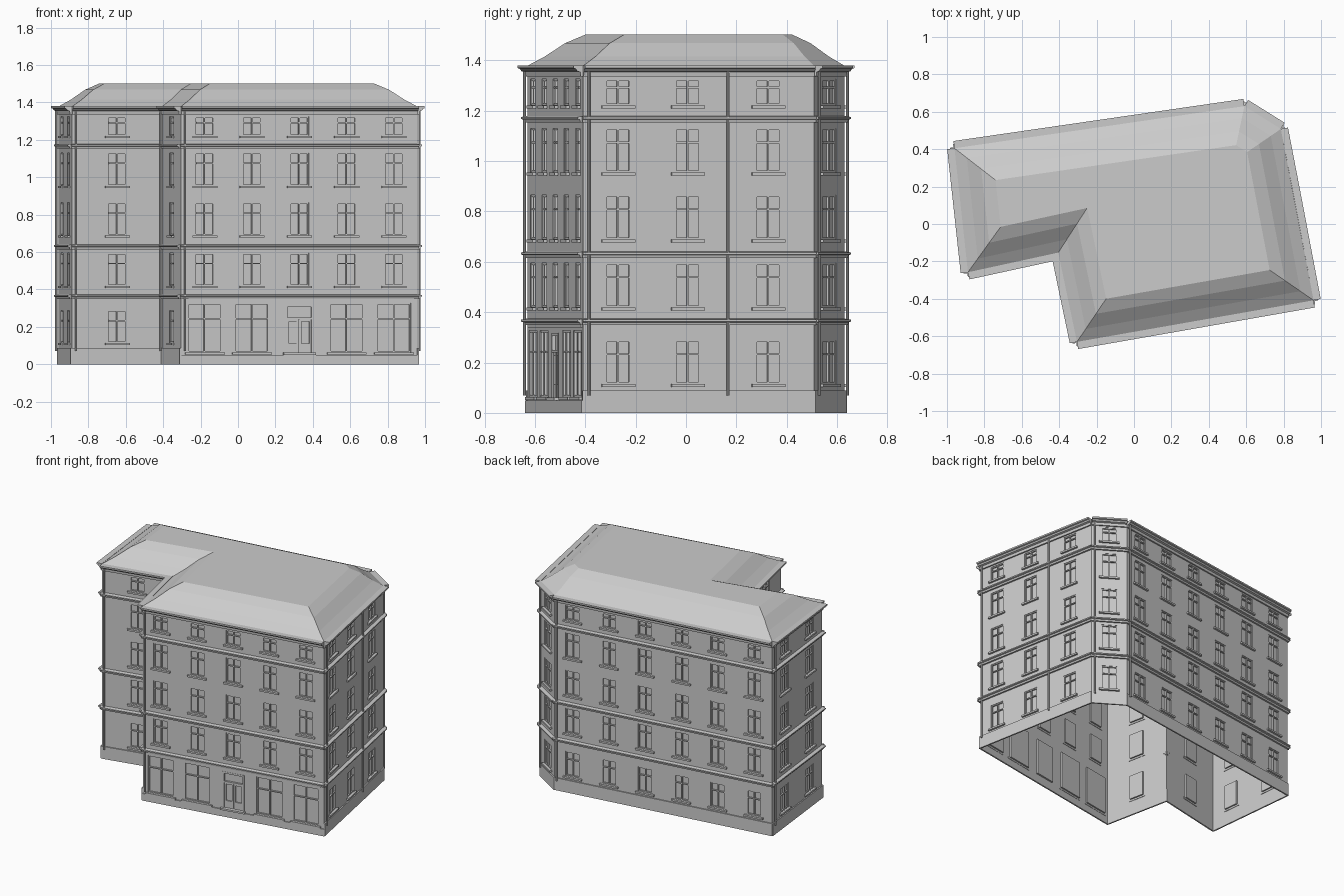
import bpy, bmesh, math
from mathutils import Vector

if "Cube" in bpy.data.objects:
    bpy.data.objects.remove(bpy.data.objects["Cube"])

# Footprint corners, counter-clockwise from the left-front corner
CORNERS = [(-0.888, -0.258), (-0.405, -0.153), (-0.305, -0.63), (0.96, -0.408),
           (0.855, 0.145), (0.785, 0.508), (0.59, 0.63), (-0.96, 0.405)]
BAYS = [1, 1, 5, 2, 1, 1, 6, 2]          # windows per floor on each facade
SHOP = 2                                  # facade with the shop front
FLOORS = [0, 0.36, 0.63, 0.90, 1.165, 1.375]
OPENINGS = [(0.115, 0.288), (0.42, 0.595), (0.69, 0.865), (0.955, 1.13), (1.222, 1.325)]
RECESS = 0.012

pts = [Vector(c) for c in CORNERS]
parts = {}


def part(name):
    return parts.setdefault(name, bmesh.new())


class Facade:
    """Local frame of one wall: u along it, d outwards, z up."""
    def __init__(self, a, b):
        self.a, self.length = a, (b - a).length
        self.t = (b - a).normalized()
        self.n = Vector((self.t.y, -self.t.x))

    def at(self, u, d, z):
        p = self.a + self.t * u + self.n * d
        return (p.x, p.y, z)

    def sweep(self, name, profile, u0, u1):
        """Closed (d, z) profile extruded along the wall."""
        bm = part(name)
        r0 = [bm.verts.new(self.at(u0, d, z)) for d, z in profile]
        r1 = [bm.verts.new(self.at(u1, d, z)) for d, z in profile]
        k = len(profile)
        for i in range(k):
            j = (i + 1) % k
            bm.faces.new((r0[i], r0[j], r1[j], r1[i]))
        bm.faces.new(r0[::-1])
        bm.faces.new(r1)

    def box(self, name, u0, u1, d0, d1, z0, z1):
        self.sweep(name, [(d0, z0), (d1, z0), (d1, z1), (d0, z1)], u0, u1)

    def panel(self, u0, u1, z0, z1, a, b, c, e):
        """Wall bay with a recessed opening a..b, c..e."""
        bm = part("walls")

        def ring(l, r, lo, hi, d):
            return [bm.verts.new(self.at(u, d, z))
                    for u, z in ((l, lo), (r, lo), (r, hi), (l, hi))]
        rings = [ring(u0, u1, z0, z1, 0), ring(a, b, c, e, 0), ring(a, b, c, e, -RECESS)]
        for r, s in zip(rings, rings[1:]):
            for i in range(4):
                j = (i + 1) % 4
                bm.faces.new((r[i], r[j], s[j], s[i]))
        bm = part("window_panes")
        bm.faces.new(ring(a, b, c, e, -RECESS))

    def window(self, a, b, c, e, transom, w=0.007):
        """Frame, mullion, transom and sill."""
        lo, hi = -RECESS, -0.003
        m, tz = (a + b) / 2, c + (e - c) * transom
        self.box("window_frames", a, a + w, lo, hi, c, e)
        self.box("window_frames", b - w, b, lo, hi, c, e)
        self.box("window_frames", a + w, b - w, lo, hi, c, c + w)
        self.box("window_frames", a + w, b - w, lo, hi, e - w, e)
        self.box("window_frames", m - w / 2, m + w / 2, lo, hi + 0.002, c + w, e - w)
        self.box("window_frames", a + w, b - w, lo, hi + 0.001, tz - w / 2, tz + w / 2)
        self.box("window_sills", a - 0.015, b + 0.015, -0.003, 0.014, c - 0.013, c - 0.001)

    def door(self, a, b, c, e):
        """Double door with glazing, fanlight and a step."""
        lo, hi, w = -RECESS, 0.002, 0.012
        m = (a + b) / 2
        self.box("door_frame", a, a + w, lo, hi, c, e)
        self.box("door_frame", b - w, b, lo, hi, c, e)
        self.box("door_frame", a + w, b - w, lo, hi, e - w, e)
        self.box("door_frame", a + w, b - w, lo, hi, 0.24, 0.25)
        for s in (-1, 1):
            l, r = sorted((m + s * 0.003, m + s * (m - a - w)))
            self.box("door_leaves", l, r, lo, -0.004, c, c + 0.05)
            self.box("door_leaves", l, r, lo, -0.004, 0.228, 0.24)
            self.box("door_leaves", l, l + 0.01, lo, -0.004, c + 0.05, 0.228)
            self.box("door_leaves", r - 0.01, r, lo, -0.004, c + 0.05, 0.228)
        self.box("door_step", a - 0.01, b + 0.01, 0, 0.02, c - 0.012, c)

    def pipe(self, u, d, z0, z1, r=0.006, n=8):
        bm = part("drain_pipes")
        ends = [[bm.verts.new(self.at(u + r * math.cos(2 * math.pi * i / n),
                                      d + r * math.sin(2 * math.pi * i / n), z))
                 for i in range(n)] for z in (z0, z1)]
        for i in range(n):
            j = (i + 1) % n
            bm.faces.new((ends[0][i], ends[0][j], ends[1][j], ends[1][i]))
        bm.faces.new(ends[0])
        bm.faces.new(ends[1])


def belt(z, d):
    """Stepped moulding profile with its top at z."""
    return [(0, z - 0.022), (d * 0.5, z - 0.022), (d * 0.6, z - 0.011), (d, z - 0.008),
            (d, z), (0, z + 0.004)]


CORNICE = [(0, 1.335), (0.01, 1.335), (0.012, 1.353), (0.024, 1.357),
           (0.03, 1.366), (0.039, 1.369), (0.039, 1.38), (0, 1.38)]

# Walls, windows and mouldings, facade by facade
for k, bays in enumerate(BAYS):
    f = Facade(pts[k], pts[(k + 1) % len(pts)])
    L, bay = f.length, f.length / bays
    for fl, (c, e) in enumerate(OPENINGS):
        for i in range(bays):
            mid, half, lo, hi, tr = (i + 0.5) * bay, 0.052, c, e, 0.68
            shop = k == SHOP and fl == 0
            is_door = shop and i == 2
            if shop:
                half, lo, hi = 0.092, 0.064, 0.327
            if is_door:
                half, lo, hi = 0.077, 0.062, 0.317
            a, b = mid - half, mid + half
            f.panel(i * bay, (i + 1) * bay, FLOORS[fl], FLOORS[fl + 1], a, b, lo, hi)
            if is_door:
                f.door(a, b, lo, hi)
            else:
                f.window(a, b, lo, hi, tr)
    f.box("plinth", -0.004, L + 0.004, -0.002, 0.008, 0, 0.05 if k == SHOP else 0.088)
    for z in (0.37, 0.637, 1.175):
        f.sweep("belt_courses", belt(z, 0.024), -0.005, L + 0.005)
    f.sweep("cornice", CORNICE, 0, L)
    f.pipe(0.02, 0.014, 0.07, 1.355)
    if k == SHOP:
        f.box("shop_fascia", 0.04, L - 0.02, 0, 0.006, 0.34, 0.35)

# Roof: stacked insets of the footprint rising to a flat top
outline = [p for i, p in enumerate(pts) if i != 4]


def inset(poly, d):
    out = []
    for i, p in enumerate(poly):
        t0 = (p - poly[i - 1]).normalized()
        t1 = (poly[(i + 1) % len(poly)] - p).normalized()
        n0, n1 = Vector((-t0.y, t0.x)), Vector((-t1.y, t1.x))
        out.append(p + (n0 + n1) * d / (1 + n0.dot(n1)))
    return out


bm = part("roof")
rings = [[bm.verts.new((p.x, p.y, z)) for p in inset(outline, d)]
         for d, z in ((0.0, 1.378), (0.06, 1.415), (0.13, 1.468), (0.2, 1.502))]
for r, s in zip(rings, rings[1:]):
    for i in range(len(r)):
        j = (i + 1) % len(r)
        bm.faces.new((r[i], r[j], s[j], s[i]))
bm.faces.new(rings[-1])

# Turn every collected part into an object
for name, bm in parts.items():
    if name == "walls":
        bmesh.ops.remove_doubles(bm, verts=bm.verts, dist=1e-4)
    elif name not in ("window_panes", "roof"):
        bmesh.ops.recalc_face_normals(bm, faces=bm.faces)
    me = bpy.data.meshes.new(name)
    bm.to_mesh(me)
    bm.free()
    bpy.context.collection.objects.link(bpy.data.objects.new(name, me))
